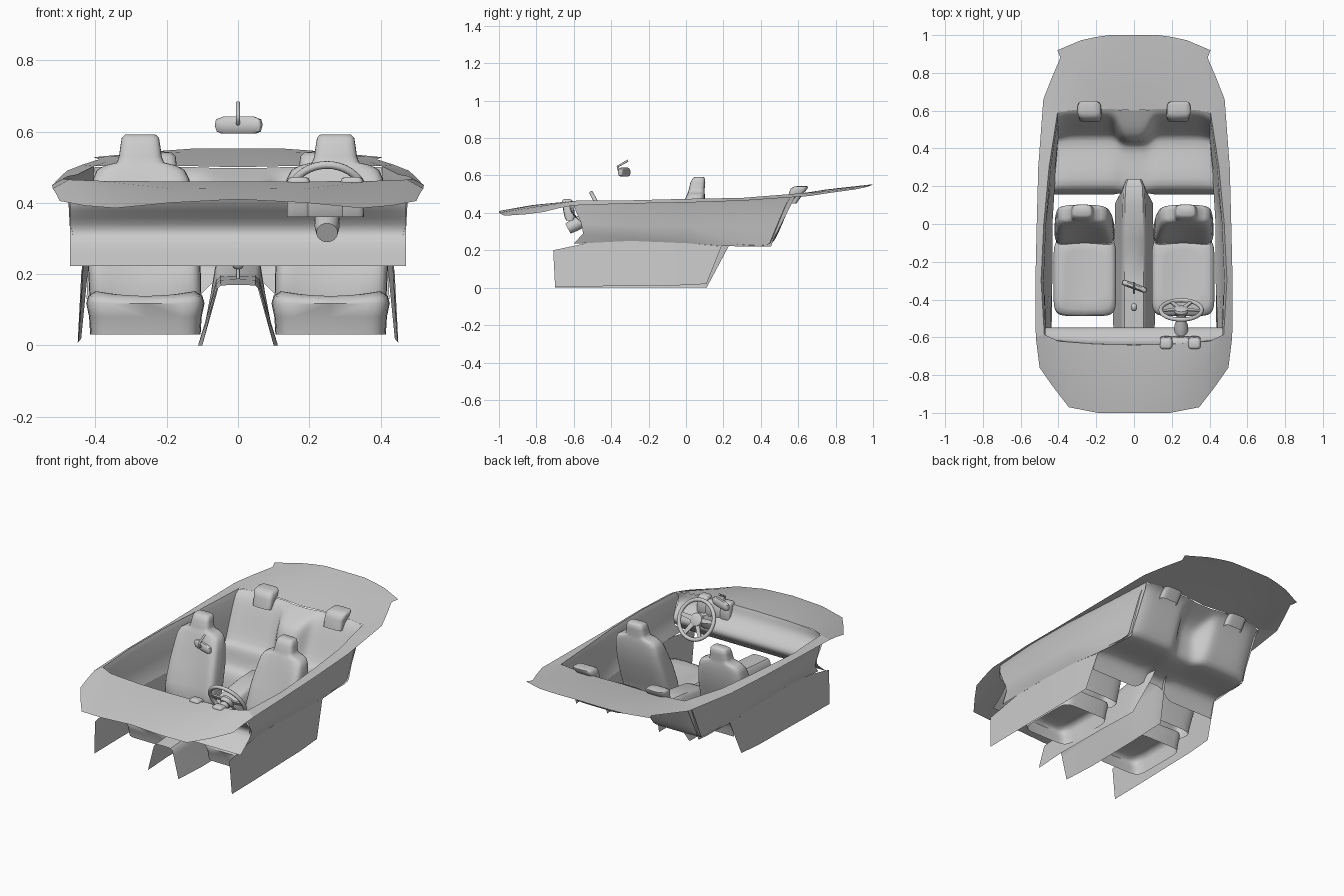
import bpy, bmesh, math
from mathutils import Vector, Matrix

if "Cube" in bpy.data.objects:
    bpy.data.objects.remove(bpy.data.objects["Cube"])


def finish(name, bm, mirror=False, sub=0, angle=40):
    bmesh.ops.recalc_face_normals(bm, faces=bm.faces)
    me = bpy.data.meshes.new(name)
    bm.to_mesh(me)
    bm.free()
    ob = bpy.data.objects.new(name, me)
    bpy.context.collection.objects.link(ob)
    bpy.ops.object.select_all(action='DESELECT')
    ob.select_set(True)
    bpy.context.view_layer.objects.active = ob
    bpy.ops.object.shade_smooth_by_angle(angle=math.radians(angle))
    if mirror:
        ob.modifiers.new("mirror", 'MIRROR')
    if sub:
        s = ob.modifiers.new("smooth", 'SUBSURF')
        s.levels = s.render_levels = sub
        s.boundary_smooth = 'PRESERVE_CORNERS'
    return ob


def sheet(name, rows, mirror=True, sub=0, closed=False, cap0=False, cap1=False, angle=40):
    """Skin a list of equally long point rows."""
    bm = bmesh.new()
    vs = [[bm.verts.new(p) for p in r] for r in rows]
    n = len(rows[0])
    for a, b in zip(vs, vs[1:]):
        for i in range(n if closed else n - 1):
            j = (i + 1) % n
            bm.faces.new((a[i], a[j], b[j], b[i]))
    if cap0:
        bm.faces.new(vs[0])
    if cap1:
        bm.faces.new(vs[-1])
    return finish(name, bm, mirror, sub, angle)


def ring(cx, cy, z, hx, hy, bolster=0.0, dish=0.0, p=4, n=32):
    """Rounded-rectangle section; bolster pulls the front sides forward, dish lifts the sides."""
    pts = []
    for k in range(n):
        a = 2 * math.pi * k / n
        c, s = math.cos(a), math.sin(a)
        x = math.copysign(abs(c) ** (2 / p), c)
        y = math.copysign(abs(s) ** (2 / p), s)
        front = max(0, -y)
        pts.append((cx + hx * x, cy + hy * y - bolster * x * x * front, z + dish * x * x))
    return pts


def tube(name, pts, r):
    cu = bpy.data.curves.new(name, 'CURVE')
    cu.dimensions = '3D'
    cu.bevel_depth = r
    cu.bevel_resolution = 2
    cu.use_fill_caps = True
    sp = cu.splines.new('POLY')
    sp.points.add(len(pts) - 1)
    for q, p in zip(sp.points, pts):
        q.co = (*p, 1)
    ob = bpy.data.objects.new(name, cu)
    bpy.context.collection.objects.link(ob)
    return ob


# Front deck, sloping forward from the dashboard
sheet("front_deck", [
    [(0, -1, .41), (.19, -1, .40), (.345, -.97, .385), (.43, -.86, .392), (.5, -.76, .405)],
    [(0, -.82, .442), (.19, -.82, .44), (.35, -.8, .433), (.44, -.74, .428), (.51, -.68, .425)],
    [(0, -.64, .46), (.2, -.636, .46), (.4, -.62, .462), (.475, -.585, .465), (.52, -.6, .44)]])

# Dashboard face
dash = [(-.64, .46), (-.632, .44), (-.625, .40), (-.565, .355), (-.545, .325), (-.55, .295), (-.65, .222)]
rows = []
for i, (y, z) in enumerate(dash):
    k = max(0, 1 - i / 3)
    rows.append([(x, y + k * c, z) for x, c in
                 ((0, 0), (.15, .002), (.3, .01), (.4, .02), (.45, .035), (.472, .055))])
sheet("dashboard", rows, sub=1, angle=60)

# Instrument pods and hood
for cx, hx in ((.17, .033), (.32, .033), (.245, .06)):
    top = .473 if hx < .05 else .458
    sheet("instrument_pod", [ring(cx, -.622, .36, hx, .018), ring(cx, -.622, .38, hx, .028),
                             ring(cx, -.632, top - .014, hx, .03), ring(cx, -.635, top - .004, hx * .85, .025),
                             ring(cx, -.636, top, hx * .6, .015)],
          mirror=False, closed=True, cap0=True, cap1=True, angle=60)

# Door side: sloped rim, crest, door card down to the sill
sheet("door_side", [
    [(.52, -.6, .44), (.522, -.3, .45), (.515, 0, .455), (.507, .3, .465), (.48, .66, .49)],
    [(.475, -.585, .465), (.492, -.3, .467), (.478, 0, .475), (.45, .3, .48), (.405, .59, .503)],
    [(.467, -.6, .435), (.478, -.3, .44), (.466, 0, .45), (.44, .3, .455), (.40, .575, .47)],
    [(.47, -.56, .345), (.472, -.3, .33), (.462, 0, .33), (.435, .26, .33), (.40, .51, .34)],
    [(.46, -.55, .29), (.446, -.3, .275), (.446, 0, .26), (.425, .23, .255), (.40, .47, .265)],
    [(.445, -.6, .235), (.432, -.3, .25), (.432, 0, .238), (.42, .2, .222), (.40, .455, .22)]], angle=50)

# Lower side walls of the footwells
sheet("footwell_wall", [
    [(.44, -.71, .2), (.435, -.5, .245), (.432, -.25, .25), (.432, 0, .238), (.42, .19, .222)],
    [(.45, -.7, .005), (.45, -.5, .007), (.447, -.25, .01), (.445, -.05, .012), (.44, .11, .02)]])

# Centre tunnel rising into an armrest at the back
rows = []
for y, z, w, yb, wb in ((-.7, .17, .06, -.7, .1), (-.5, .185, .062, -.5, .112), (-.3, .195, .062, -.3, .11),
                        (-.15, .2, .062, -.15, .108), (-.08, .235, .062, -.08, .105),
                        (.1, .262, .06, .05, .1), (.2, .268, .055, .09, .1), (.235, .25, .04, .11, .1)):
    rows.append([(0, y, z), (w * .8, y, z - .002), (w, y, z - .014), (w + .008, y * .8 + yb * .2, z * .75),
                 (wb, yb, .0)])
sheet("centre_tunnel", rows)
tube("gear_stick", [(0, -.45, .18), (0, -.44, .225)], .005)
sheet("gear_knob", [ring(0, -.44, .212 + .018 * (1 - math.cos(t)), .001 + .016 * math.sin(t),
                         .001 + .02 * math.sin(t), p=2, n=16)
                    for t in (0, .5, 1, 1.57, 2.1, 2.6, 3.14)], mirror=False, closed=True)

# Front seats: open-bottomed cushion and tapered back with headrest
cx = .26
sheet("front_seat_cushion", [
    ring(cx, -.275, .03, .155, .185, p=7), ring(cx, -.275, .08, .158, .195, p=7),
    ring(cx, -.28, .118, .166, .207, p=7), ring(cx, -.276, .131, .16, .2, dish=.008, p=7),
    ring(cx, -.27, .138, .14, .18, dish=.014, p=6), ring(cx, -.27, .138, .1, .13, dish=.008),
    ring(cx, -.27, .137, .04, .05)], closed=True, cap1=True, angle=60)
sheet("front_seat_back", [
    ring(cx, -.045, .1, .15, .05), ring(cx, -.045, .14, .157, .055, .03), ring(cx + .003, -.02, .22, .158, .06, .045),
    ring(cx + .006, .015, .33, .152, .06, .045), ring(cx + .01, .04, .42, .142, .057, .03),
    ring(cx + .012, .048, .468, .135, .052, .015), ring(cx + .013, .052, .492, .123, .049),
    ring(cx + .014, .054, .505, .1, .046), ring(cx + .014, .056, .513, .066, .044),
    ring(cx + .014, .058, .53, .06, .042),
    ring(cx + .014, .063, .56, .056, .04), ring(cx + .014, .068, .583, .052, .034),
    ring(cx + .014, .07, .592, .042, .024)], closed=True, cap1=True, angle=60)

# Rear bench: side seats blend into a forward centre hump
seat = [(.155, .13), (.165, .185), (.185, .235), (.23, .25), (.35, .235), (.45, .225), (.475, .25),
        (.515, .34), (.555, .44), (.583, .487), (.61, .5)]
hump = [(.165, .19), (.17, .205), (.185, .225), (.23, .235), (.33, .23), (.415, .232), (.43, .27),
        (.435, .35), (.45, .415), (.51, .455), (.6, .497)]
rows = []
for u in (0, .1, .17, .22, .28, .4, .56, .72, .86, .95, 1):
    t = min(1, max(0, (u - .12) / .17))
    t = t * t * (3 - 2 * t)
    edge = max(0, (u - .8) / .2) ** 2
    row = []
    for i, ((ys, zs), (yh, zh)) in enumerate(zip(seat, hump)):
        lean = .012 * edge if i < 6 else -.025 * edge
        row.append((u * (.425 - .022 * i / 10), yh + t * (ys - yh) + (lean if i > 5 else 0),
                    zh + t * (zs - zh) + (-lean if i in (3, 4) else 0)))
    rows.append(row)
sheet("rear_bench", rows, sub=1, angle=80)

# Rear headrests, wedge-shaped bumps on the backrest top
sheet("rear_headrest", [
    ring(.232, .565, .45, .058, .025), ring(.232, .59, .505, .06, .04), ring(.237, .605, .53, .062, .045),
    ring(.24, .616, .541, .054, .036), ring(.242, .622, .544, .03, .02)], closed=True, cap1=True, angle=60)

# Rear deck
sheet("rear_deck", [
    [(0, .6, .5), (.13, .61, .503), (.27, .61, .504), (.405, .59, .503), (.48, .66, .49)],
    [(0, .75, .525), (.13, .75, .525), (.26, .75, .523), (.37, .75, .515), (.437, .77, .507)],
    [(0, .9, .542), (.13, .9, .542), (.25, .89, .538), (.33, .88, .53), (.39, .88, .522)],
    [(0, 1, .553), (.13, 1, .552), (.2, .99, .547), (.28, .973, .54), (.405, .92, .528)]])

# Steering wheel, built flat then tilted onto its column
hub = Vector((.25, -.455, .41))
ux, uy = Vector((1, 0, 0)), Vector((0, -.47, .883))
un = ux.cross(uy) * -1
R, r = .109, .011
rows = []
for k in range(41):
    a = 2 * math.pi * k / 40
    d = ux * math.cos(a) + uy * math.sin(a)
    rows.append([hub + d * (R + r * math.cos(b)) + un * r * math.sin(b)
                 for b in (2 * math.pi * j / 10 for j in range(10))])
sheet("steering_wheel_rim", rows, mirror=False, closed=True)


def disc_rows(prof):
    return [[hub + un * h + (ux * math.cos(a) + uy * math.sin(a)) * q
             for a in (2 * math.pi * j / 24 for j in range(24))] for h, q in prof]


# The wheel normal un points forward, so the column lies on whichever side leads to the dash
f = 1 if un.y < 0 else -1
sheet("steering_hub", disc_rows([(.025 * f, .03), (.005 * f, .04), (-.008 * f, .036), (-.014 * f, .02)]),
      mirror=False, closed=True, cap0=True, cap1=True)
sheet("steering_column", disc_rows([(.2 * f, .03), (.16 * f, .035), (.09 * f, .035), (.07 * f, .027), (.02 * f, .024)]),
      mirror=False, closed=True, cap0=True, cap1=True)
for deg in (5, 175, 240, 300):
    a = math.radians(deg)
    d = ux * math.cos(a) + uy * math.sin(a)
    s = d.cross(un)
    sheet("steering_spoke", [[hub + d * q + s * w * i + un * h * j for i, j in ((-1, -1), (1, -1), (1, 1), (-1, 1))]
                             for q, w, h in ((.025, .014, .005), (R, .009, .004))],
          mirror=False, closed=True, cap0=True, cap1=True)

# Rear-view mirror turned to the driver, with hooked stem
m = sheet("rear_view_mirror", [ring(0, 0, z, hx, hy, p=5) for z, hx, hy in
          ((.594, .05, .007), (.6, .064, .013), (.618, .069, .016), (.634, .066, .013), (.642, .045, .007))],
          mirror=False, closed=True, cap0=True, cap1=True)
m.matrix_world = Matrix.Translation((.002, -.33, 0)) @ Matrix.Rotation(math.radians(-20), 4, 'Z')
tube("mirror_stem", [(0, -.335, .618), (0, -.36, .63), (0, -.365, .648), (0, -.31, .68)], .006)
